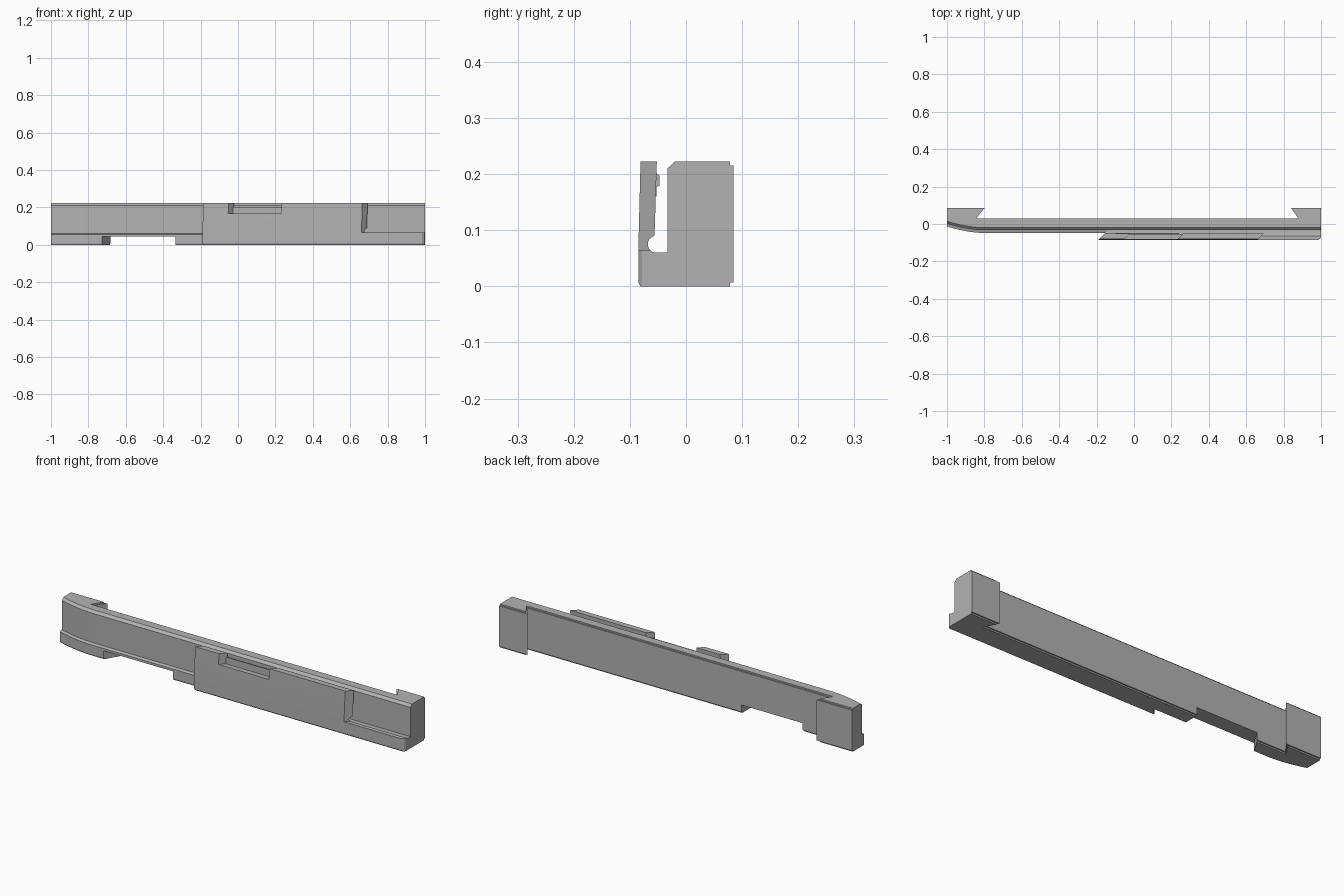
import bpy, bmesh, math

if "Cube" in bpy.data.objects:
    bpy.data.objects.remove(bpy.data.objects["Cube"])

gray = bpy.data.materials.new("neutral_gray")
gray.diffuse_color = (0.45, 0.45, 0.45, 1)
gray.use_nodes = True
gray.node_tree.nodes["Principled BSDF"].inputs["Base Color"].default_value = gray.diffuse_color


def loft(name, rings):
    """Closed solid skinned through matching rings of 3D points."""
    bm = bmesh.new()
    vs = [[bm.verts.new(p) for p in r] for r in rings]
    n = len(rings[0])
    for a, b in zip(vs, vs[1:]):
        for i in range(n):
            j = (i + 1) % n
            bm.faces.new((a[i], a[j], b[j], b[i]))
    bm.faces.new(vs[0][::-1])
    bm.faces.new(vs[-1])
    bmesh.ops.recalc_face_normals(bm, faces=bm.faces)
    me = bpy.data.meshes.new(name)
    bm.to_mesh(me)
    bm.free()
    me.materials.append(gray)
    ob = bpy.data.objects.new(name, me)
    bpy.context.collection.objects.link(ob)
    return ob


def bar(name, profile, x0, x1, s0=0.0, s1=0.0):
    """Extrude a (y, z) profile along x; s0 and s1 slant the two ends."""
    return loft(name, [[(x + s * (y + 0.085), y, z) for y, z in profile]
                       for x, s in ((x0, s0), (x1, s1))])


def box(y0, y1, z0, z1):
    return [(y0, z0), (y1, z0), (y1, z1), (y0, z1)]


def plan(name, pts, z0, z1):
    """Extrude an (x, y) outline upwards."""
    return loft(name, [[(x, y, z) for x, y in pts] for z in (z0, z1)])


def cut(ob, cutter):
    mod = ob.modifiers.new("cut", 'BOOLEAN')
    mod.operation = 'DIFFERENCE'
    mod.solver = 'EXACT'
    mod.object = cutter
    bpy.context.view_layer.objects.active = ob
    bpy.ops.object.modifier_apply(modifier=mod.name)
    bpy.data.objects.remove(cutter)


# Main wall with low front ledge, front side sweeping back at the left end
wall_profile = [(-0.045, 0), (-0.048, 0.007), (-0.048, 0.055), (-0.033, 0.06),
                (-0.033, 0.21), (-0.02, 0.222), (0.023, 0.222), (0.023, 0.215),
                (0.03, 0.215), (0.03, 0.007), (0.023, 0.007), (0.023, 0)]
stations = [-1 + 0.2 * i / 10 for i in range(11)] + [1]
rings = []
for x in stations:
    shift = 0.035 * max(0, (-0.8 - x) / 0.2) ** 1.8
    rings.append([(x, y + shift if y < 0 else y, z) for y, z in wall_profile])
wall = loft("main_wall", rings)
cut(wall, bar("recess_cutter", box(-0.1, 0.05, -0.02, 0.043), -0.75, -0.335, 0.6, 0))

# Dovetail end blocks with thin stepped lips above and below
for name, s, tip, root in (("right_end_block", 1, 0.84, 0.88),
                           ("left_end_block", -1, 0.8, 0.845)):
    outer = [(s * root, 0.028), (s, 0.028), (s, 0.085), (s * tip, 0.085)]
    lip = [(s * (root + 0.008), 0.02), (s, 0.02),
           (s, 0.078), (s * (tip + 0.013), 0.078)]
    plan(name, outer, 0.007, 0.215)
    plan(name + "_lip", lip, 0, 0.222)

# Front rail and upright clip plate with a rounded groove at its root
arc = [(-0.053 + 0.015 * math.cos(math.radians(a)),
        0.075 + 0.015 * math.sin(math.radians(a))) for a in range(105, 271, 15)]
rail_profile = ([(-0.081, 0), (-0.085, 0.007), (-0.085, 0.065), (-0.081, 0.222),
                 (-0.052, 0.222), (-0.056, 0.092)] + arc +
                [(-0.03, 0.06), (-0.03, 0)])
rail = bar("front_rail", rail_profile, -0.19, 1, 1, 0)
# Top notch, lowered right end and trimmed right corner
cut(rail, bar("notch_cutter", box(-0.12, -0.04, 0.167, 0.3), -0.055, 0.23, 1, 1))
cut(rail, bar("end_cutter", box(-0.12, -0.034, 0.065, 0.3), 0.66, 1.2, 1, 0))
cut(rail, plan("corner_cutter", [(0.98, -0.0875), (1.02, -0.0875), (1.02, -0.05),
                                 (1.0, -0.068), (0.995, -0.078)], -0.1, 0.1))

# Thin catch strip behind the notch
bar("catch_strip", [(-0.057, 0.16), (-0.053, 0.16), (-0.053, 0.177), (-0.047, 0.179),
                    (-0.047, 0.197), (-0.053, 0.202), (-0.057, 0.202)], -0.1, 0.24)

for ob in bpy.context.collection.objects:
    bpy.ops.object.select_all(action='DESELECT')
    ob.select_set(True)
    bpy.context.view_layer.objects.active = ob
    bpy.ops.object.shade_smooth_by_angle(angle=math.radians(20))
